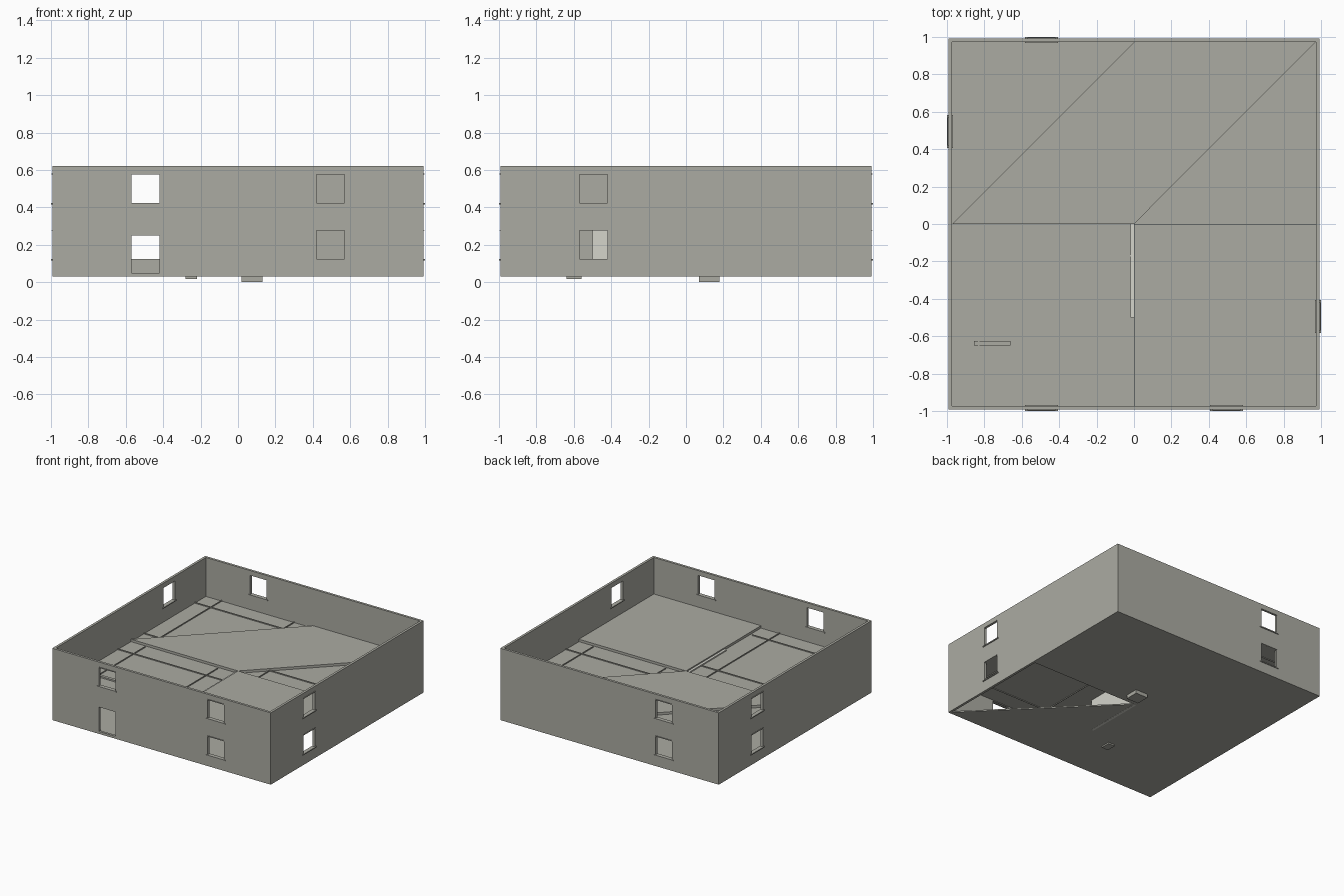
import bpy, bmesh

if "Cube" in bpy.data.objects:
    bpy.data.objects.remove(bpy.data.objects["Cube"])

def material(name, rgb):
    m = bpy.data.materials.new(name)
    m.diffuse_color = (*rgb, 1)
    m.use_nodes = True
    m.node_tree.nodes["Principled BSDF"].inputs["Base Color"].default_value = m.diffuse_color
    return m

STONE = material("dark_grey", (0.41, 0.41, 0.365))
PALE = material("pale_grey", (0.66, 0.66, 0.60))

def prism(name, pts, z0, z1, mat=STONE):
    """Extrude a flat outline between two heights."""
    bm = bmesh.new()
    f = bm.faces.new([bm.verts.new((x, y, z0)) for x, y in pts])
    r = bmesh.ops.extrude_face_region(bm, geom=[f])
    for v in r["geom"]:
        if isinstance(v, bmesh.types.BMVert):
            v.co.z = z1
    bmesh.ops.recalc_face_normals(bm, faces=bm.faces)
    me = bpy.data.meshes.new(name)
    bm.to_mesh(me)
    bm.free()
    me.materials.append(mat)
    ob = bpy.data.objects.new(name, me)
    bpy.context.collection.objects.link(ob)
    return ob

def box(name, x0, x1, y0, y1, z0, z1, mat=STONE):
    return prism(name, [(x0, y0), (x1, y0), (x1, y1), (x0, y1)], z0, z1, mat)

def cut(ob, cutter):
    m = ob.modifiers.new("cut", 'BOOLEAN')
    m.operation, m.solver, m.object = 'DIFFERENCE', 'EXACT', cutter
    bpy.context.view_layer.objects.active = ob
    bpy.ops.object.modifier_apply(modifier=m.name)
    bpy.data.objects.remove(cutter)

def wall_box(name, axis, side, u, half, d0, d1, z0, z1):
    """Box on a wall: u along the wall, d0..d1 distance out from the centre."""
    a, b = sorted((side * d0, side * d1))
    if axis == 'y':
        return box(name, u - half, u + half, a, b, z0, z1)
    return box(name, a, b, u - half, u + half, z0, z1)

W, I = 0.993, 0.973        # outer and inner wall faces
LOW, TOP = 0.30, 0.32      # recessed and raised upper floor levels

# Outer walls, open at the top
walls = box("outer_walls", -W, W, -W, W, 0.03, 0.62)
cut(walls, box("room_cutter", -I, I, -I, I, -0.1, 0.8))

# Windows on both storeys, with sills and head trims, plus one doorway
openings = [('y', -1, -0.495), ('y', -1, 0.495), ('y', 1, -0.495), ('x', -1, 0.495), ('x', 1, -0.495)]
for axis, side, u in openings:
    for base in (0.12, 0.42):
        door = (axis, side) == ('y', -1) and u < 0 and base < 0.2
        z0, z1 = (0.05, 0.25) if door else (base, base + 0.16)
        cut(walls, wall_box("opening_cutter", axis, side, u, 0.075, 0.9, 1.1, z0, z1))
        if not door:
            wall_box("window_sill", axis, side, u, 0.088, 0.967, 1.0, z0 - 0.005, z0 + 0.003)
            wall_box("window_head", axis, side, u, 0.075, 0.985, 0.998, z1 - 0.005, z1)

# Ground floor with its open triangular bay
prism("ground_floor", [(-I, -I), (I, -I), (0, 0), (I, 0), (I, I), (-I, I)], 0.03, 0.04)

# Upper floor and the raised plates lying on it
box("upper_floor", -I, I, -I, I, 0.285, LOW)
box("raised_floor_front_right", 0, I, -I, 0, LOW, TOP)
prism("raised_floor_back_left", [(-I, 0), (0, 0), (0, I)], LOW, TOP)
prism("raised_floor_back_right", [(0, 0), (I, I), (0, I)], LOW, TOP)

# Thin floor ribs in each quadrant
for sx, sy in ((-1, -1), (-1, 1), (1, 1), (1, -1)):
    for c in (0.17, 0.83):
        ya, yb = sorted((sy * 0.02, sy * I))
        xa, xb = sorted((sx * 0.02, sx * I))
        box("floor_rib_y", sx * c - 0.003, sx * c + 0.003, ya, yb, 0.279, LOW + 0.008)
        box("floor_rib_x", xa, xb, sy * c - 0.003, sy * c + 0.003, 0.279, LOW + 0.008)

# Ground storey partition, floor bar and under-floor feet
box("partition_wall", -0.02, 0, -0.5, 0, 0.029, LOW + 0.01, PALE)
box("floor_bar", -0.855, -0.66, -0.65, -0.625, LOW, LOW + 0.012)
box("main_foot", 0.02, 0.13, 0.07, 0.18, 0, 0.03)
box("small_foot", -0.28, -0.22, -0.64, -0.56, 0.018, 0.03)
